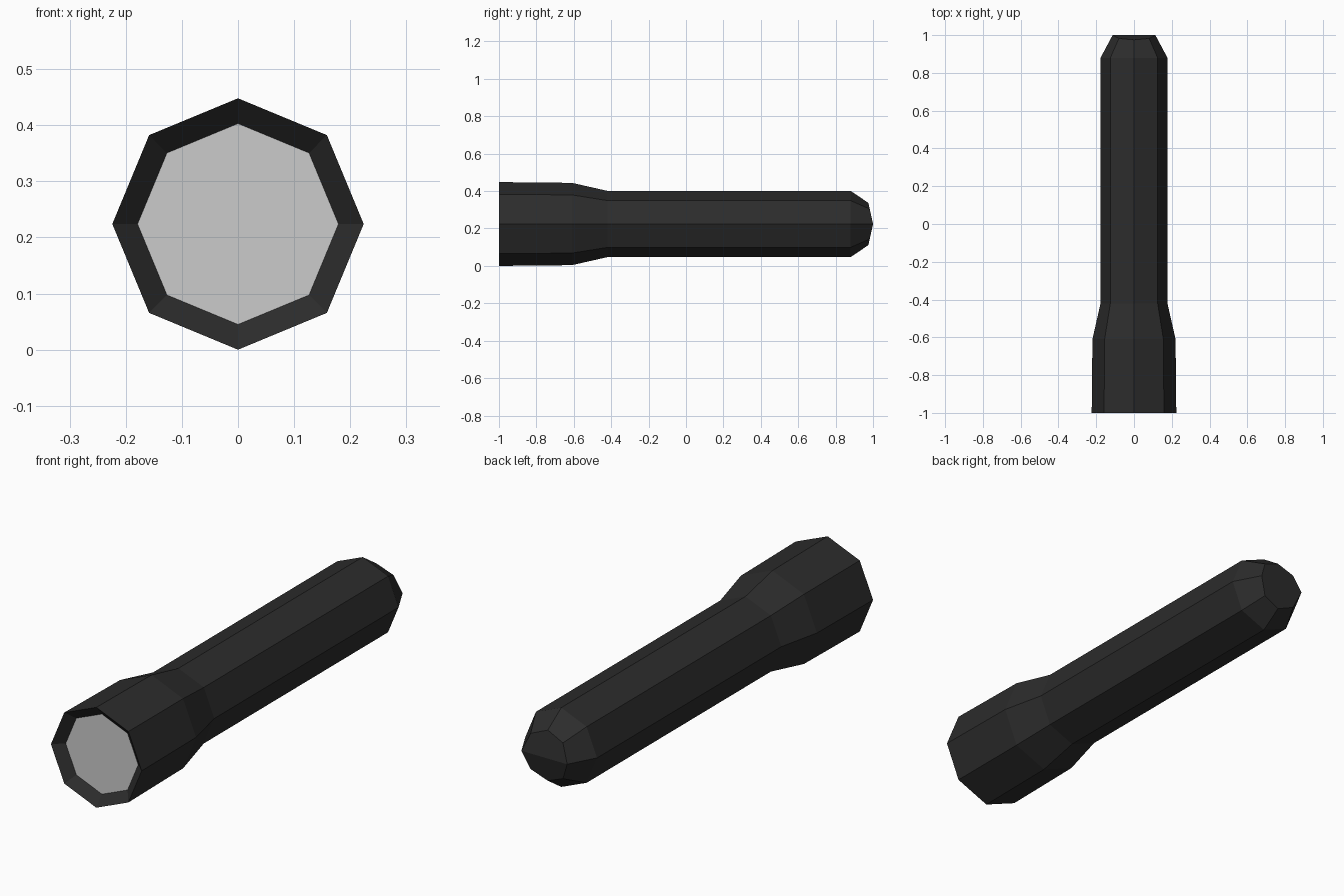
import bpy, bmesh, math

if "Cube" in bpy.data.objects:
    bpy.data.objects.remove(bpy.data.objects["Cube"])

CZ = 0.224   # height of the torch axis
SIDES = 8


def material(name, rgb):
    m = bpy.data.materials.new(name)
    m.diffuse_color = (*rgb, 1)
    m.use_nodes = True
    m.node_tree.nodes["Principled BSDF"].inputs["Base Color"].default_value = m.diffuse_color
    return m


def ring(bm, y, r, bow=0.0):
    # octagon around the y axis; bow pulls the upper and lower points forward
    pts = []
    for i in range(SIDES):
        a = 2 * math.pi * i / SIDES
        x, z = r * math.cos(a), r * math.sin(a)
        pts.append(bm.verts.new((x, y - bow * abs(z) / r, CZ + z)))
    return pts


def finish(bm, name, mat):
    mesh = bpy.data.meshes.new(name)
    bm.to_mesh(mesh)
    bm.free()
    mesh.materials.append(mat)
    bpy.context.collection.objects.link(bpy.data.objects.new(name, mesh))


black = material("black casing", (0.025, 0.025, 0.025))
grey = material("lens grey", (0.6, 0.6, 0.6))

# casing: recessed rim, head, taper, handle and tail
profile = [(-0.96, 0.179, 0), (-1.0, 0.224, 0), (-0.61, 0.22, 0),
           (-0.42, 0.177, 0), (0.88, 0.177, 0), (1.0, 0.113, 0.025)]
bm = bmesh.new()
rings = [ring(bm, *p) for p in profile]
for a, b in zip(rings, rings[1:]):
    for i in range(SIDES):
        j = (i + 1) % SIDES
        bm.faces.new((a[i], a[j], b[j], b[i]))
# tail cap folded along its horizontal middle
end = rings[-1]
bm.faces.new(end[0:5])
bm.faces.new(end[4:8] + end[0:1])
bmesh.ops.recalc_face_normals(bm, faces=bm.faces)
finish(bm, "casing", black)

# lens closing the recess, facing the front
bm = bmesh.new()
face = bm.faces.new(ring(bm, -0.96, 0.179))
face.normal_update()
if face.normal.y > 0:
    face.normal_flip()
finish(bm, "lens", grey)
